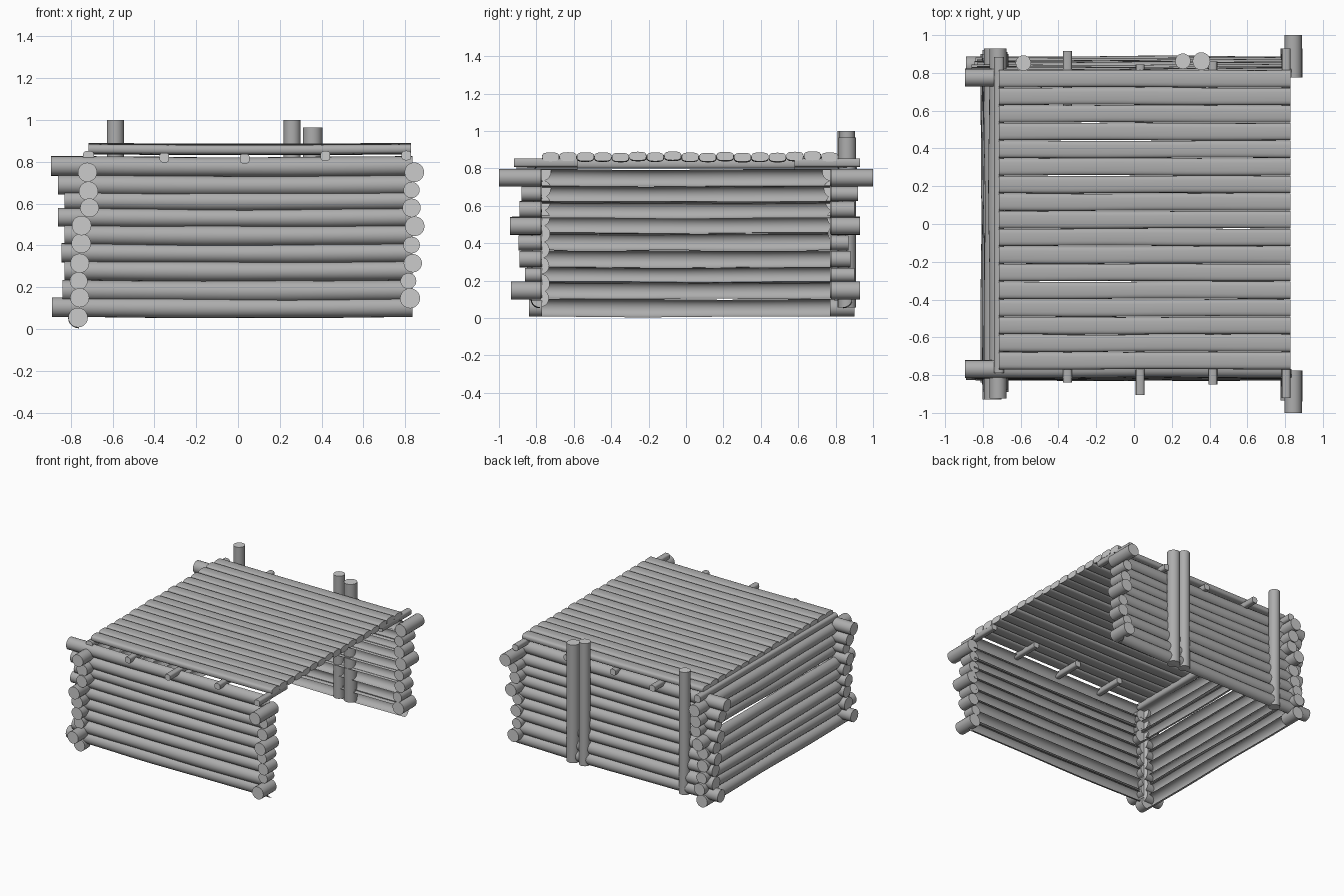
import bpy, bmesh, math, random
from mathutils import Vector

if "Cube" in bpy.data.objects:
    bpy.data.objects.remove(bpy.data.objects["Cube"])

random.seed(4)
SIDES, SEGS = 20, 8


def grey(name, value):
    m = bpy.data.materials.new(name)
    m.diffuse_color = (value, value, value, 1)
    m.use_nodes = True
    m.node_tree.nodes["Principled BSDF"].inputs["Base Color"].default_value = m.diffuse_color
    return m


BARK, CUT = grey("bark", 0.42), grey("cut_end", 0.52)


def log(name, a, b, r, flat=1.0, power=1.0, wobble=0.0, sag=0.0, half=False):
    """Log from a to b. flat squashes its height, power < 1 squares the section,
    half makes an open half-round slab facing the right-hand side of its direction."""
    a, b = Vector(a), Vector(b)
    d = (b - a).normalized()
    u = d.cross(Vector((0, 1, 0) if abs(d.z) > 0.9 else (0, 0, 1))).normalized()
    v = u.cross(d)
    phase = random.uniform(0, 6.28)
    if half:
        angles = [math.pi * (k / 10 - 0.5) for k in range(11)]
    else:
        angles = [2 * math.pi * k / SIDES for k in range(SIDES)]
    bm = bmesh.new()
    rings = []
    for i in range(SEGS + 1):
        t = i / SEGS
        env = math.sin(math.pi * t)
        c = a.lerp(b, t) - v * sag * env + u * wobble * env * math.sin(5 * t + phase)
        rr = r + wobble * 0.5 * env * math.sin(8 * t + phase)
        ring = []
        for w in angles:
            cx, cy = math.cos(w), math.sin(w)
            px = math.copysign(abs(cx) ** power, cx)
            py = math.copysign(abs(cy) ** power, cy) * flat
            ring.append(bm.verts.new(c + (u * px + v * py) * rr))
        rings.append(ring)
    n = len(angles)
    for p, q in zip(rings, rings[1:]):
        for k in range(n - 1 if half else n):
            m = (k + 1) % n
            bm.faces.new((p[k], q[k], q[m], p[m])).smooth = True
    if not half:
        for ring in (rings[0], rings[-1]):
            cap = bm.faces.new(ring)
            cap.material_index = 1
            for e in cap.edges:
                e.smooth = False
        bmesh.ops.recalc_face_normals(bm, faces=bm.faces)
    me = bpy.data.meshes.new(name)
    bm.to_mesh(me)
    bm.free()
    me.materials.append(BARK)
    me.materials.append(CUT)
    ob = bpy.data.objects.new(name, me)
    bpy.context.collection.objects.link(ob)
    return ob


# front and back walls: half-round slabs with round log ends at the left corners
# z, radius, left end; the back wall leans outward toward the bottom
courses = [(0.78, 0.047, -0.895), (0.69, 0.047, -0.86), (0.615, 0.044, -0.83),
           (0.535, 0.045, -0.86), (0.45, 0.048, -0.83), (0.365, 0.046, -0.845),
           (0.28, 0.046, -0.83), (0.185, 0.05, -0.84), (0.105, 0.047, -0.89)]
for i, (z, r, left) in enumerate(courses):
    t = i / 8
    yf, yb = -0.768 - 0.012 * t, 0.775 + 0.065 * t
    log("front_wall_slab", (-0.76, yf, z), (0.835, yf, z), r, wobble=0.004, sag=0.005, half=True)
    log("back_wall_slab", (0.835, yb, z), (-0.76, yb, z), r, wobble=0.004, sag=0.005, half=True)
    log("front_left_log_end", (left, yf, z), (-0.74, yf, z), r)
    log("back_left_log_end", (left, yb, z), (-0.74, yb, z), r)

# left wall: x, z, radius, front end, back end
left_wall = [(-0.72, 0.75, 0.046, -0.925, 0.93), (-0.715, 0.66, 0.046, -0.88, 0.91),
             (-0.71, 0.58, 0.045, -0.89, 0.90), (-0.748, 0.495, 0.047, -0.93, 0.93),
             (-0.75, 0.41, 0.047, -0.89, 0.87), (-0.757, 0.315, 0.046, -0.88, 0.88),
             (-0.762, 0.23, 0.043, -0.85, 0.90), (-0.757, 0.15, 0.046, -0.93, 0.92),
             (-0.765, 0.055, 0.047, -0.84, 0.90)]
for x, z, r, y0, y1 in left_wall:
    log("left_wall_slab", (x, 0.79, z), (x, -0.79, z), r, wobble=0.005, sag=0.003, half=True)
    log("left_front_log_end", (x, y0, z), (x, -0.77, z), r)
    log("left_back_log_end", (x, 0.77, z), (x, y1, z), r)

# short corner logs beside the open right side: x, z, radius, front end, back end
stubs = [(0.843, 0.75, 0.047, -1.0, 1.0), (0.83, 0.665, 0.039, -0.88, 0.92),
         (0.83, 0.58, 0.044, -0.89, 0.90), (0.845, 0.492, 0.047, -0.94, 0.93),
         (0.83, 0.402, 0.04, -0.895, 0.87), (0.836, 0.315, 0.044, -0.89, 0.88),
         (0.815, 0.23, 0.038, -0.86, 0.90), (0.823, 0.147, 0.048, -0.935, 0.93)]
for x, z, r, y0, y1 in stubs:
    log("front_corner_stub", (x, y0, z), (x, -0.775, z), r)
    log("back_corner_stub", (x, 0.775, z), (x, y1, z), r)

# roof beam along the left wall
log("left_roof_beam", (-0.715, -0.79, 0.825), (-0.715, 0.885, 0.825), 0.027, power=0.7)

# roof beam ends over the front and back walls: x, z, front end, back end
for x, z, y0, y1 in [(-0.352, 0.82, -0.84, 0.915), (0.032, 0.815, -0.905, 0.845),
                     (0.418, 0.828, -0.85, 0.86), (0.805, 0.83, -0.92, 0.93)]:
    log("front_beam_end", (x, y0, z), (x, -0.58, z), 0.023, power=0.6)
    log("back_beam_end", (x, 0.58, z), (x, y1, z), 0.023, power=0.6)

# roof: flattened logs side by side
COUNT = 17
for i in range(COUNT):
    y = -0.724 + 1.493 * i / (COUNT - 1)
    z = 0.864 + random.uniform(-0.005, 0.003)
    log("roof_log", (-0.715, y, z), (0.828, y, z), 0.0455, flat=0.52, power=0.65,
        wobble=0.002, sag=0.004)

# upright posts against the back wall
for x, r, y, z1 in [(-0.586, 0.041, 0.852, 1.0), (0.259, 0.041, 0.862, 1.0),
                    (0.357, 0.047, 0.862, 0.965)]:
    log("back_post", (x, y, 0.055), (x, y, z1), r)
